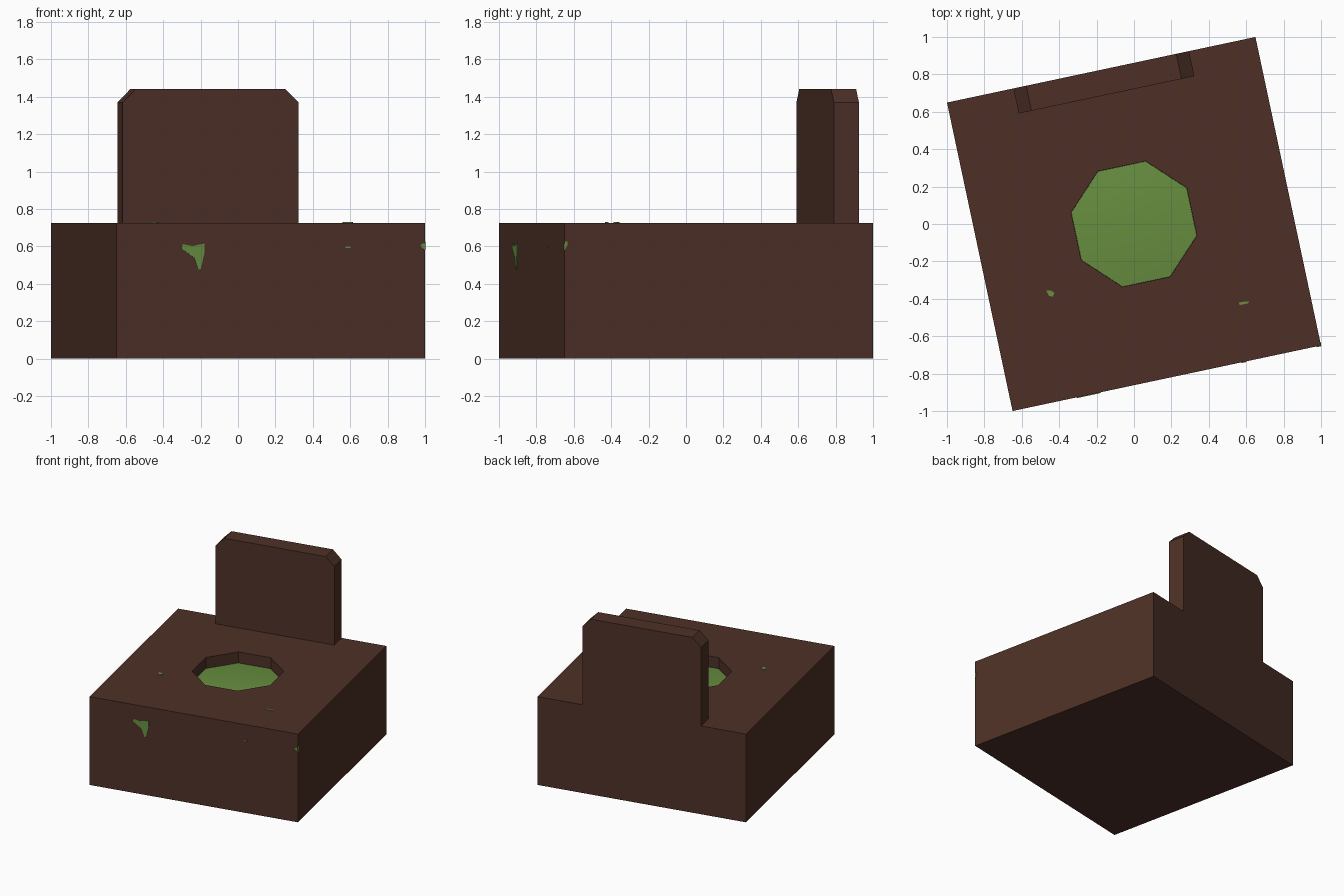
import bpy, bmesh, math
from mathutils import Matrix, Vector

if "Cube" in bpy.data.objects:
    bpy.data.objects.remove(bpy.data.objects["Cube"])

TURN = Matrix.Rotation(math.radians(12), 4, 'Z')
H = 0.843          # half width of the block
TOP = 0.725        # top of the block


def material(name, rgb):
    m = bpy.data.materials.new(name)
    m.diffuse_color = (*rgb, 1)
    m.use_nodes = True
    m.node_tree.nodes["Principled BSDF"].inputs["Base Color"].default_value = m.diffuse_color
    return m


BROWN = material("dark brown", (0.074, 0.030, 0.020))
GREEN = material("moss green", (0.135, 0.270, 0.050))


def finish(name, bm, mat):
    bmesh.ops.recalc_face_normals(bm, faces=bm.faces)
    me = bpy.data.meshes.new(name)
    bm.to_mesh(me)
    bm.free()
    me.materials.append(mat)
    ob = bpy.data.objects.new(name, me)
    ob.matrix_world = TURN
    bpy.context.collection.objects.link(ob)
    return ob


def prism(name, outline, push, mat):
    """Extrude a flat outline of 3D points along a vector."""
    bm = bmesh.new()
    face = bm.faces.new([bm.verts.new(p) for p in outline])
    ext = bmesh.ops.extrude_face_region(bm, geom=[face], use_keep_orig=True)
    verts = [g for g in ext["geom"] if isinstance(g, bmesh.types.BMVert)]
    bmesh.ops.translate(bm, verts=verts, vec=push)
    return finish(name, bm, mat)


def octagon(r, z):
    return [(r * math.cos(math.radians(22.5 + 45 * i)),
             r * math.sin(math.radians(22.5 + 45 * i)), z) for i in range(8)]


# Main block with an octagonal well cut in the top
block = prism("block", [(-H, -H, 0), (H, -H, 0), (H, H, 0), (-H, H, 0)], (0, 0, TOP), BROWN)
cutter = prism("well_cutter", octagon(0.342, 0.5), (0, 0, 0.5), BROWN)
cutter.hide_render = True
cutter.hide_set(True)
cut = block.modifiers.new("well", 'BOOLEAN')
cut.operation = 'DIFFERENCE'
cut.solver = 'EXACT'
cut.object = cutter

# Upright back plate with clipped top corners, flush with the back face
W, Z, C = 0.48, 1.44, 0.07
prism("back_plate", [(-W, 0.706, TOP), (W, 0.706, TOP), (W, 0.706, Z - C), (W - C, 0.706, Z),
                     (C - W, 0.706, Z), (-W, 0.706, Z - C)], (0, H - 0.706, 0), BROWN)

# Gently domed green filling inside the well
bm = bmesh.new()
rings = [[bm.verts.new(p) for p in octagon(r, z)]
         for r, z in ((0.341, 0.635), (0.23, 0.647), (0.115, 0.654))]
for a, b in zip(rings, rings[1:]):
    for i in range(8):
        j = (i + 1) % 8
        bm.faces.new((a[i], a[j], b[j], b[i]))
bm.faces.new(rings[-1])
for f in bm.faces:
    f.smooth = True
filling = finish("green_filling", bm, GREEN)
if filling.data.polygons[-1].normal.z < 0:
    filling.data.flip_normals()

# Green patches showing through the front, right side and top
T = 0.004


def front_patch(name, pts):
    s, c = math.sin(math.radians(12)), math.cos(math.radians(12))
    prism(name, [((x - H * s) / c, -H, z) for x, z in pts], (0, -T, 0), GREEN)


def top_patch(name, pts):
    inv = TURN.inverted()
    prism(name, [inv @ Vector((x, y, TOP)) for x, y in pts], (0, 0, T), GREEN)


front_patch("front_drip", [(-0.305, 0.59), (-0.295, 0.612), (-0.245, 0.602), (-0.18, 0.615),
                           (-0.18, 0.565), (-0.2, 0.48), (-0.213, 0.475), (-0.235, 0.54)])
front_patch("front_speck", [(0.575, 0.592), (0.6, 0.592), (0.6, 0.598), (0.575, 0.598)])
front_patch("corner_patch", [(0.975, 0.605), (0.985, 0.615), (0.999, 0.615), (0.999, 0.58), (0.985, 0.59)])
prism("corner_side_patch", [(H, -H, 0.58), (H, -H + 0.015, 0.605), (H, -H + 0.015, 0.625),
                            (H, -H, 0.625)], (T / 2, 0, 0), GREEN)
top_patch("top_patch_left", [(-0.47, -0.355), (-0.445, -0.355), (-0.425, -0.368),
                             (-0.435, -0.388), (-0.455, -0.385)])
top_patch("top_patch_right", [(0.56, -0.42), (0.59, -0.415), (0.615, -0.415), (0.61, -0.425), (0.565, -0.433)])
